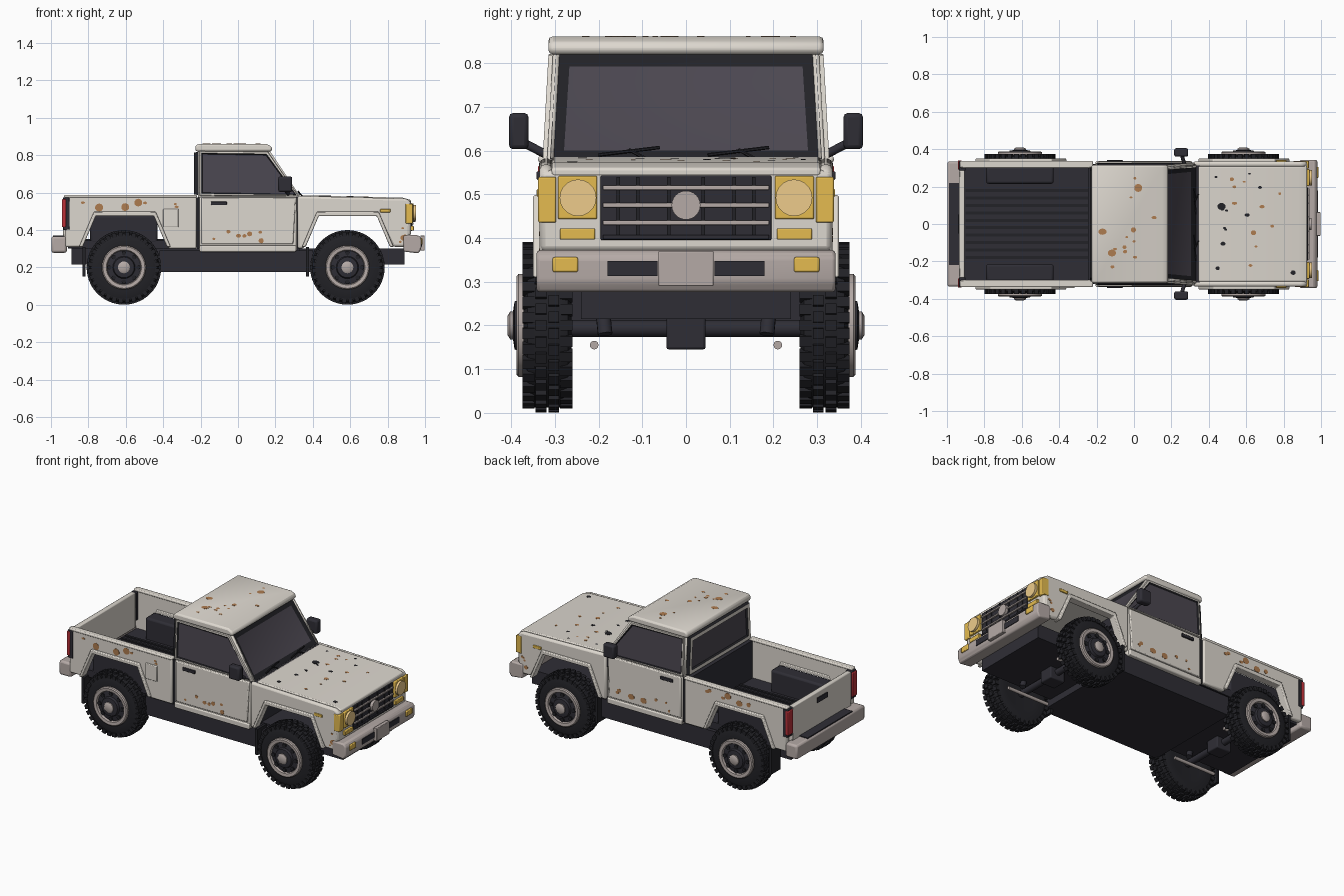
import bpy, bmesh, math, random
from mathutils import Vector, Matrix

if "Cube" in bpy.data.objects:
    bpy.data.objects.remove(bpy.data.objects["Cube"])
random.seed(4)

def material(name, r, g, b):
    m = bpy.data.materials.new(name)
    m.diffuse_color = (r, g, b, 1)
    m.use_nodes = True
    m.node_tree.nodes["Principled BSDF"].inputs["Base Color"].default_value = m.diffuse_color
    return m

PAINT = material("paint", .72, .68, .62)
DARK = material("dark_plastic", .028, .027, .036)
BLACK = material("black_rubber", .016, .016, .02)
GLASS = material("tinted_glass", .07, .062, .08)
METAL = material("dull_metal", .46, .40, .38)
AMBER = material("amber", .78, .50, .08)
LENS = material("lamp_lens", .85, .60, .26)
RED = material("red_lens", .5, .03, .04)
RUST = material("rust", .42, .2, .08)

def finish(name, bm, mats, mirror=False, bevel=0, loc=(0, 0, 0), recalc=True):
    if recalc:
        bmesh.ops.recalc_face_normals(bm, faces=bm.faces)
    me = bpy.data.meshes.new(name)
    bm.to_mesh(me)
    bm.free()
    ob = bpy.data.objects.new(name, me)
    ob.location = loc
    bpy.context.collection.objects.link(ob)
    for m in mats if isinstance(mats, list) else [mats]:
        me.materials.append(m)
    if mirror:
        md = ob.modifiers.new("mirror", 'MIRROR')
        md.use_axis = (False, True, False)
        md.use_mirror_merge = False
    if bevel:
        bv = ob.modifiers.new("bevel", 'BEVEL')
        bv.width, bv.segments, bv.limit_method = bevel, 2, 'ANGLE'
    return ob

def add_box(bm, x0, x1, y0, y1, z0, z1):
    m = Matrix.Translation(((x0 + x1) / 2, (y0 + y1) / 2, (z0 + z1) / 2)) @ Matrix.Diagonal((x1 - x0, y1 - y0, z1 - z0, 1))
    return bmesh.ops.create_cube(bm, size=1, matrix=m)['verts']

def box(name, x, y, z, mat, mirror=False, bevel=0):
    bm = bmesh.new()
    add_box(bm, *x, *y, *z)
    return finish(name, bm, mat, mirror, bevel)

def prism(name, pts, y0, y1, mat, mirror=False, bevel=0):
    """Side profile in x,z extruded across y."""
    bm = bmesh.new()
    f = bm.faces.new([bm.verts.new((x, y0, z)) for x, z in pts])
    r = bmesh.ops.extrude_face_region(bm, geom=[f])
    bmesh.ops.translate(bm, vec=(0, y1 - y0, 0), verts=[v for v in r['geom'] if isinstance(v, bmesh.types.BMVert)])
    return finish(name, bm, mat, mirror, bevel)

def rod(name, a, b, r, mat, mirror=False, segs=12):
    a, b = Vector(a), Vector(b)
    bm = bmesh.new()
    m = Matrix.Translation((a + b) / 2) @ (b - a).to_track_quat('Z', 'Y').to_matrix().to_4x4()
    bmesh.ops.create_cone(bm, cap_ends=True, segments=segs, radius1=r, radius2=r, depth=(b - a).length, matrix=m)
    return finish(name, bm, mat, mirror)

def window(name, corners, steps, mats, mirror=False):
    """One panel inset step by step: frame, seal, glass."""
    bm = bmesh.new()
    f = bm.faces.new([bm.verts.new(c) for c in corners])
    f.normal_update()
    for i, (t, d) in enumerate(steps):
        for ring in bmesh.ops.inset_individual(bm, faces=[f], thickness=t, depth=d)['faces']:
            ring.material_index = i
        f.material_index = i + 1
        f.normal_update()
    ob = finish(name, bm, mats, mirror, recalc=False)
    ob.modifiers.new("thickness", 'SOLIDIFY').thickness = .015

def lathe(bm, prof, segs, mat_index):
    rings = [[bm.verts.new((r * math.cos(2 * math.pi * i / segs), y, r * math.sin(2 * math.pi * i / segs)))
              for i in range(segs)] for r, y in prof]
    for a, b in zip(rings, rings[1:]):
        for i in range(segs):
            j = (i + 1) % segs
            bm.faces.new((a[i], a[j], b[j], b[i])).material_index = mat_index
    for end in (rings[0], rings[-1]):
        bm.faces.new(end).material_index = mat_index

# wheels: tyre, tread lugs, rim, hub and bolts
def wheel(name, x):
    bm = bmesh.new()
    lathe(bm, [(.1, .27), (.16, .262), (.18, .27), (.188, .288), (.188, .345), (.18, .362), (.16, .372), (.115, .37)], 40, 0)
    n = 32
    for i in range(n):
        for k, (y0, y1, r) in enumerate([(.26, .288, .190), (.29, .315, .199), (.319, .344, .199), (.347, .374, .190)]):
            vs = add_box(bm, -.012, .012, y0, y1, r - .024, r)
            bmesh.ops.rotate(bm, verts=vs, matrix=Matrix.Rotation(2 * math.pi * (i + .5 * (k % 2)) / n, 3, 'Y'))
    lathe(bm, [(.118, .36), (.118, .383), (.112, .388), (.094, .386), (.088, .368)], 32, 1)
    lathe(bm, [(.092, .36), (.092, .373), (.06, .378), (.055, .392), (.03, .396)], 24, 2)
    lathe(bm, [(.032, .38), (.032, .402), (.022, .408)], 16, 1)
    for i in range(8):
        a = i * math.pi / 4
        m = Matrix.Translation((.077 * math.cos(a), .377, .077 * math.sin(a))) @ Matrix.Rotation(math.pi / 2, 4, 'X')
        bmesh.ops.create_cone(bm, cap_ends=True, segments=8, radius1=.012, radius2=.012, depth=.012, matrix=m)
    finish(name, bm, [BLACK, METAL, DARK], True, loc=(x, 0, .2))

for tag, x in (("front", .585), ("rear", -.61)):
    wheel(tag + "_wheels", x)
    rod(tag + "_axle", (x, -.3, .193), (x, .3, .193), .02, DARK)
    box(tag + "_differential", (x - .05, x + .05), (-.045, .045), (.145, .24), DARK, bevel=.006)
    rod(tag + "_damper", (x + .06, .185, .18), (x + .02, .2, .33), .017, DARK, True)
    rod(tag + "_spring_link", (x - .14, .21, .155), (x + .14, .21, .155), .01, METAL, True)
    box(tag + "_mudflap", (x - .222, x - .205), (.262, .35), (.15, .31), BLACK, True)

# chassis
box("chassis_floor", (-.89, .89), (-.24, .24), (.215, .30), DARK)
box("side_sill", (-.42, .40), (-.31, .31), (.175, .29), DARK)

# front body: fenders, hood, nose
fender = [(.318, .30), (.35, .30), (.425, .475), (.745, .475), (.83, .31), (.915, .31), (.925, .55), (.90, .568), (.318, .582)]
prism("front_fender", fender, .305, .335, PAINT, True, .012)
prism("hood", [(.345, .555), (.345, .585), (.88, .573), (.925, .56), (.925, .54)], -.308, .308, PAINT, bevel=.006)
box("cowl", (.31, .35), (-.32, .32), (.50, .58), DARK)
box("firewall", (.30, .33), (-.30, .30), (.29, .56), DARK)
box("nose_panel", (.885, .925), (-.333, .333), (.37, .555), PAINT, bevel=.012)

# arch flares
def flare(name, c, z=.31):
    pts = [(c - .245, z), (c - .165, .498), (c + .165, .498), (c + .245, z),
           (c + .225, z), (c + .155, .475), (c - .155, .475), (c - .225, z)]
    prism(name, pts, .30, .35, PAINT, True, .005)
flare("front_arch_flare", .587)
flare("rear_arch_flare", -.605)

# cab: lower tub, doors, roof, glazed panels
box("cab_tub", (-.208, .315), (-.325, .325), (.285, .577), PAINT, bevel=.01)
prism("door", [(-.195, .325), (.295, .325), (.308, .575), (-.195, .575)], .31, .333, PAINT, True, .005)
box("door_sill", (-.205, .31), (.30, .336), (.283, .318), PAINT, True, .006)
box("door_handle", (-.145, -.06), (.33, .342), (.533, .552), DARK, True, .003)
box("cab_gap_seal", (-.222, -.205), (-.322, .322), (.30, .575), BLACK)
B, T = (.318, .575), (.304, .83)
window("side_window", [(-.215, *B), (-.215, *T), (.165, *T), (.335, *B)],
       [(.012, 0), (.003, .01), (.012, 0), (.008, -.006)], [PAINT, PAINT, PAINT, BLACK, GLASS], True)
window("windscreen", [(.335, -B[0], B[1]), (.335, *B), (.165, *T), (.165, -T[0], T[1])],
       [(.01, 0), (.044, -.01)], [PAINT, BLACK, GLASS])
window("rear_window", [(-.215, *B), (-.215, -B[0], B[1]), (-.215, -T[0], T[1]), (-.215, *T)],
       [(.018, 0), (.004, .02), (.032, 0), (.008, -.01)], [PAINT, BLACK, PAINT, BLACK, GLASS])
prism("roof", [(-.228, .82), (-.228, .85), (-.21, .861), (.15, .861), (.182, .845), (.182, .82)], -.315, .315, PAINT, bevel=.012)
for s in (-.19, .06):
    rod("wiper_blade", (.332, s - .01, .59), (.322, s + .13, .607), .004, BLACK, segs=6)
    rod("wiper_arm", (.345, s + .10, .58), (.325, s + .06, .602), .004, BLACK, segs=6)
rod("mirror_arm", (.27, .318, .59), (.255, .372, .618), .01, DARK, True)
box("mirror", (.215, .29), (.36, .405), (.603, .686), DARK, True, .01)

# cargo bed
side = [(-.925, .31), (-.84, .31), (-.765, .475), (-.445, .475), (-.37, .30), (-.222, .30), (-.222, .585), (-.925, .585)]
prism("bed_side", side, .305, .335, PAINT, True, .008)
box("bed_rail", (-.93, -.22), (.30, .338), (.572, .588), PAINT, True, .006)
box("bed_floor", (-.91, -.225), (-.305, .305), (.30, .345), DARK)
box("bed_front_wall", (-.245, -.225), (-.305, .305), (.31, .578), DARK)
box("bed_wheel_box", (-.79, -.43), (.215, .306), (.33, .478), DARK, True, .012)
bm = bmesh.new()
for i in range(10):
    y = -.18 + i * .04
    add_box(bm, -.90, -.245, y - .008, y + .008, .34, .353)
finish("bed_floor_ribs", bm, BLACK)
box("tailgate", (-.935, -.905), (-.288, .288), (.355, .575), PAINT, bevel=.006)
box("tailgate_handle", (-.941, -.93), (-.05, .05), (.51, .54), DARK)
box("tail_lamp_housing", (-.935, -.90), (.285, .336), (.40, .575), DARK, True, .004)
box("tail_lamp", (-.942, -.92), (.292, .339), (.415, .565), RED, True, .004)
box("fuel_flap", (-.40, -.318), (-.342, -.33), (.415, .512), PAINT, bevel=.004)

# bumpers
prism("front_bumper", [(.885, .285), (.965, .275), (.98, .30), (.98, .355), (.965, .372), (.885, .372)], -.342, .342, METAL, bevel=.008)
box("front_plate", (.975, .998), (-.063, .063), (.29, .37), METAL, bevel=.003)
box("bumper_slot", (.97, .984), (.065, .18), (.313, .347), DARK, True)
box("fog_lamp", (.97, .987), (.247, .305), (.322, .356), AMBER, True, .004)
box("rear_bumper", (-.998, -.915), (-.335, .335), (.278, .366), METAL, bevel=.012)
box("rear_step_pad", (-.99, -.925), (-.22, .22), (.36, .371), DARK)

# grille and lamps
box("grille", (.915, .93), (-.195, .195), (.395, .543), DARK, bevel=.003)
for z in (.402, .435, .475, .515):
    box("grille_bar", (.925, .939), (-.19, .19), (z - .005, z + .005), METAL if z > .41 else DARK, bevel=.002)
for y in (.04, .11, .155):
    box("grille_upright", (.925, .934), (y - .004, y + .004), (.397, .54), BLACK, True)
rod("grille_disc", (.925, 0, .475), (.948, 0, .475), .033, METAL, segs=24)
box("headlamp_bezel", (.915, .938), (.203, .293), (.443, .542), AMBER, True, .004)
rod("headlamp", (.93, .247, .492), (.952, .247, .492), .042, LENS, True, 20)
box("turn_signal", (.915, .94), (.208, .288), (.396, .422), AMBER, True, .003)
box("corner_lamp", (.895, .935), (.297, .338), (.435, .54), AMBER, True, .004)
box("side_marker", (.76, .815), (.33, .341), (.494, .512), AMBER, True, .003)

# rust flecks and chips on the paint
def flecks(name, mat, n, place, axis):
    bm = bmesh.new()
    for _ in range(n):
        r = random.choice((.008, .011, .014, .022))
        size = Matrix.Diagonal((r, r * random.uniform(.6, 1), .002, 1))
        turn = Matrix.Rotation(math.pi / 2, 4, 'X') if axis == 'Y' else Matrix.Identity(4)
        bmesh.ops.create_cone(bm, cap_ends=True, segments=10, radius1=1, radius2=1, depth=1,
                              matrix=Matrix.Translation(place()) @ turn @ size)
    finish(name, bm, mat)

U = random.uniform
def on_hood():
    x = U(.4, .87)
    return (x, U(-.27, .27), .5853 - (x - .345) * .0224)
flecks("hood_rust", RUST, 10, on_hood, 'Z')
flecks("hood_chips", BLACK, 12, on_hood, 'Z')
flecks("roof_rust", RUST, 14, lambda: (U(-.18, .13), U(-.26, .26), .8608), 'Z')
for s, tag in ((-1, "right"), (1, "left")):
    flecks(tag + "_door_rust", RUST, 7, lambda: (U(-.17, .27), s * .3332, U(.34, .40)), 'Y')
    flecks(tag + "_bed_rust", RUST, 7, lambda: (U(-.88, -.25), s * .3352, U(.52, .55)), 'Y')
    flecks(tag + "_fender_rust", RUST, 4, lambda: (U(.85, .90), s * .3352, U(.33, .42)), 'Y')

# smooth shading with crisp edges
bpy.ops.object.select_all(action='SELECT')
bpy.context.view_layer.objects.active = bpy.context.selected_objects[0]
bpy.ops.object.shade_smooth_by_angle(angle=math.radians(35))
